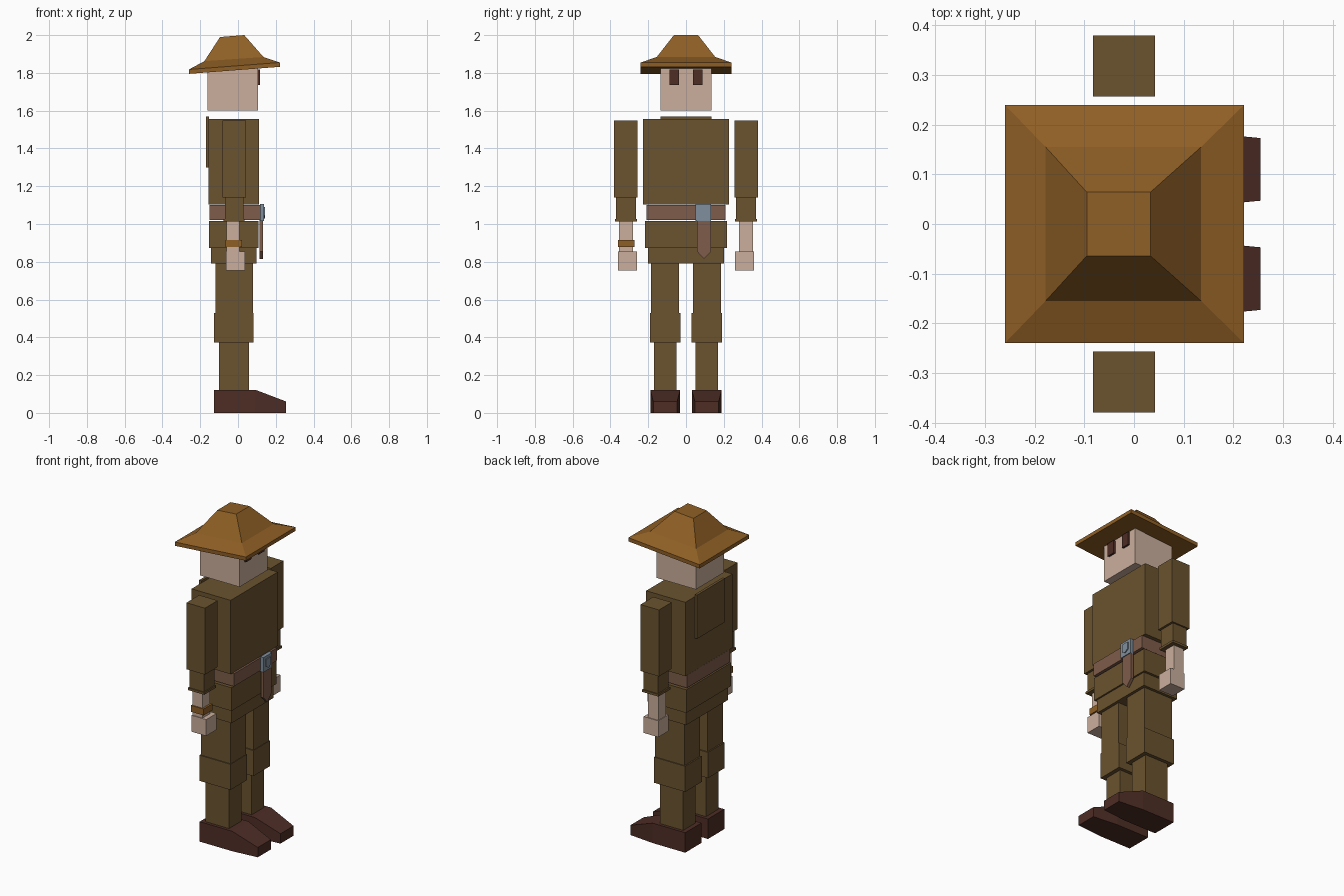
import bpy, bmesh

if "Cube" in bpy.data.objects:
    bpy.data.objects.remove(bpy.data.objects["Cube"])


def material(name, r, g, b):
    lin = [((c / 255 + 0.055) / 1.055) ** 2.4 for c in (r, g, b)]
    m = bpy.data.materials.new(name)
    m.diffuse_color = (*lin, 1)
    m.use_nodes = True
    m.node_tree.nodes["Principled BSDF"].inputs["Base Color"].default_value = m.diffuse_color
    return m


CLOTH = material("olive cloth", 107, 83, 47)
SKIN = material("skin", 203, 175, 157)
HAT = material("tan felt", 143, 95, 37)
SHOE = material("dark leather", 78, 45, 37)
BELT = material("brown leather", 126, 92, 74)
METAL = material("grey metal", 128, 143, 157)


def loft(name, loops, mat):
    """Skin a closed solid over a stack of point loops."""
    bm = bmesh.new()
    rows = [[bm.verts.new(p) for p in loop] for loop in loops]
    n = len(rows[0])
    for a, b in zip(rows, rows[1:]):
        for i in range(n):
            j = (i + 1) % n
            bm.faces.new((a[i], a[j], b[j], b[i]))
    bm.faces.new(rows[0][::-1])
    bm.faces.new(rows[-1])
    bmesh.ops.recalc_face_normals(bm, faces=bm.faces)
    me = bpy.data.meshes.new(name)
    bm.to_mesh(me)
    bm.free()
    me.materials.append(mat)
    ob = bpy.data.objects.new(name, me)
    bpy.context.collection.objects.link(ob)
    return ob


def ring(x0, x1, y0, y1, z0, z1=None):
    """Rectangle in plan; z0 and z1 are the back and front heights."""
    z1 = z0 if z1 is None else z1
    return [(x0, y0, z0), (x1, y0, z1), (x1, y1, z1), (x0, y1, z0)]


def box(name, x, y, z, mat):
    return loft(name, [ring(*x, *y, h) for h in z], mat)


def pair(name, x, y, z, mat):
    for side, s in (("left", 1), ("right", -1)):
        box(f"{side}_{name}", x, sorted((s * y[0], s * y[1])), z, mat)


# Tilted hat: brim, sloping brim top, crown
loft("hat", [ring(-0.26, 0.222, -0.24, 0.24, 1.795, 1.832),
             ring(-0.26, 0.222, -0.24, 0.24, 1.818, 1.855),
             ring(-0.178, 0.135, -0.155, 0.155, 1.862, 1.884),
             ring(-0.095, 0.033, -0.064, 0.064, 1.99, 2.0)], HAT)

# Head and eyes
loft("head", [ring(-0.162, 0.105, -0.135, 0.135, 1.6),
              ring(-0.162, 0.105, -0.135, 0.135, 1.815, 1.835)], SKIN)
pair("eye", (0.1, 0.117), (0.036, 0.088), (1.737, 1.817), SHOE)

# Torso, back flap and hips
box("torso", (-0.155, 0.11), (-0.228, 0.228), (1.103, 1.555), CLOTH)
box("back_flap", (-0.17, -0.154), (-0.135, 0.135), (1.3, 1.568), CLOTH)
box("upper_hips", (-0.154, 0.108), (-0.217, 0.217), (0.873, 1.015), CLOTH)
box("lower_hips", (-0.143, 0.098), (-0.202, 0.202), (0.79, 0.874), CLOTH)

# Belt, buckle and pointed strap end
box("belt", (-0.152, 0.118), (-0.208, 0.208), (1.022, 1.1), BELT)
box("buckle", (0.116, 0.138), (0.049, 0.133), (1.015, 1.106), METAL)
shield = [(0.067, 1.09), (0.067, 1.045), (0.091, 1.03), (0.115, 1.045), (0.115, 1.09)]
strap = [(0.058, 1.02), (0.058, 0.855), (0.095, 0.815), (0.133, 0.855), (0.133, 1.02)]
loft("buckle_plate", [[(x, y, z) for y, z in shield] for x in (0.137, 0.144)], METAL)
loft("strap_end", [[(x, y, z) for y, z in strap] for x in (0.115, 0.133)], BELT)

# Arms
pair("upper_arm", (-0.083, 0.042), (0.257, 0.38), (1.14, 1.547), CLOTH)
pair("sleeve", (-0.068, 0.028), (0.266, 0.37), (1.025, 1.142), CLOTH)
pair("cuff", (-0.076, 0.034), (0.26, 0.376), (1.013, 1.027), CLOTH)
pair("forearm", (-0.06, 0.008), (0.28, 0.354), (0.85, 1.02), SKIN)
pair("hand", (-0.064, 0.036), (0.26, 0.359), (0.755, 0.855), SKIN)
box("wrist_band", (-0.066, 0.02), (-0.361, -0.273), (0.877, 0.916), HAT)

# Legs
pair("thigh", (-0.12, 0.08), (0.037, 0.185), (0.528, 0.792), CLOTH)
pair("knee", (-0.128, 0.083), (0.03, 0.191), (0.373, 0.53), CLOTH)
pair("shin", (-0.1, 0.058), (0.05, 0.17), (0.115, 0.375), CLOTH)

# Shoes: sections from heel to toe as (x, inner y, outer y, height)
for side, s in (("left", 1), ("right", -1)):
    sections = [(-0.127, 0.031, 0.189, 0.122), (0.093, 0.031, 0.189, 0.122),
                (0.255, 0.047, 0.173, 0.06)]
    loft(f"{side}_shoe", [[(x, s * a, 0), (x, s * b, 0), (x, s * b, h), (x, s * a, h)]
                          for x, a, b, h in sections], SHOE)
